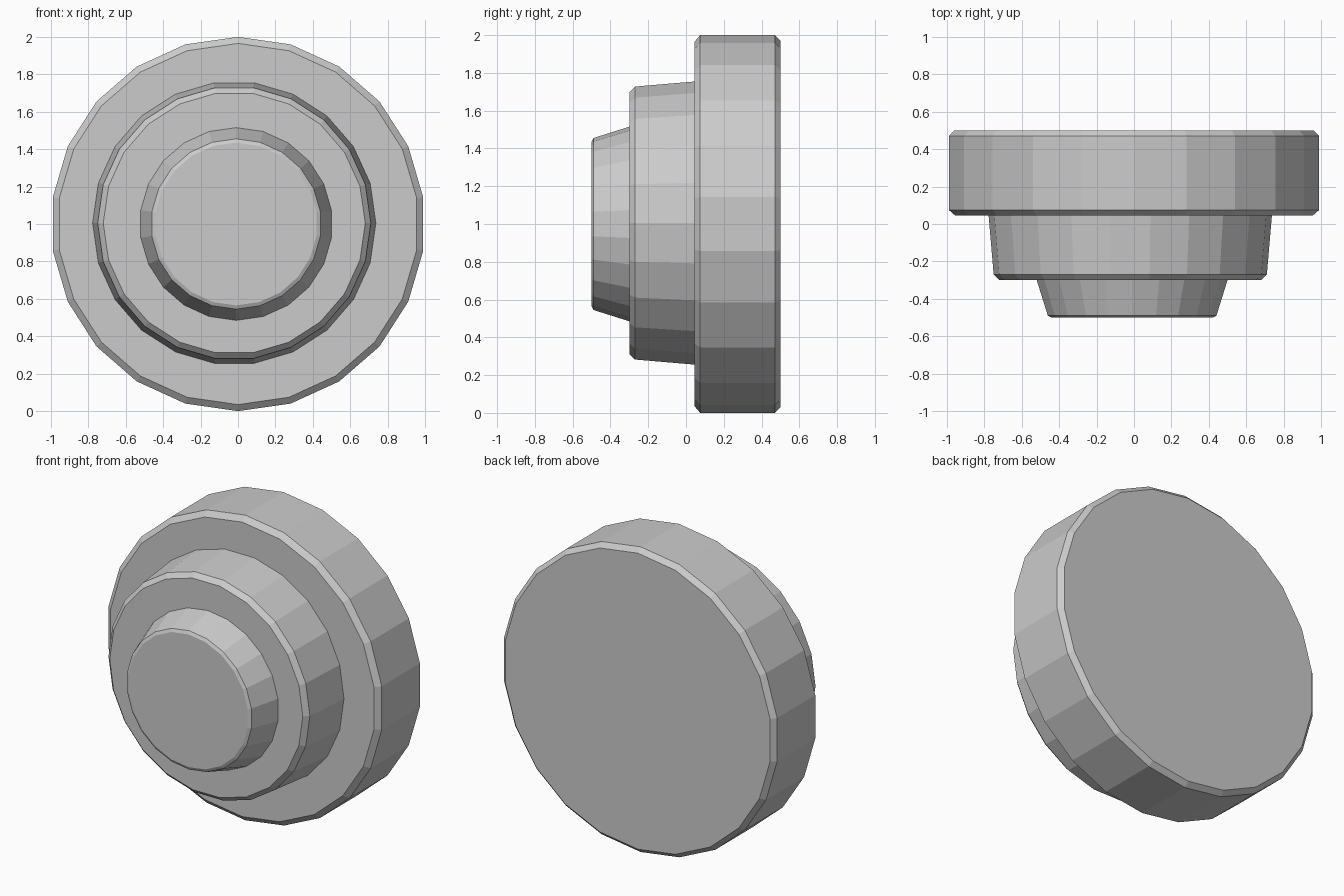
import bpy, bmesh
from math import sin, cos, pi

if "Cube" in bpy.data.objects:
    bpy.data.objects.remove(bpy.data.objects["Cube"])

SIDES = 22

# Each ring: y, radius, centre x, centre z, rotation in steps
RINGS = [
    # front boss
    (-0.50, 0.435, -0.01, 1.00, 0.0),
    (-0.49, 0.455, -0.01, 1.00, 0.0),
    (-0.30, 0.515, -0.01, 1.00, 0.0),
    # middle step
    (-0.30, 0.700, -0.02, 1.005, 0.5),
    (-0.27, 0.730, -0.02, 1.005, 0.5),
    (0.045, 0.757, -0.02, 1.005, 0.5),
    # large back disc
    (0.045, 0.965, 0.0, 1.0, 0.0),
    (0.075, 1.000, 0.0, 1.0, 0.0),
    (0.470, 1.000, 0.0, 1.0, 0.0),
    (0.500, 0.970, 0.0, 1.0, 0.0),
]


def ring(bm, y, r, cx, cz, phase):
    angles = [2 * pi * (i + phase) / SIDES for i in range(SIDES)]
    return [bm.verts.new((cx + r * sin(a), y, cz + r * cos(a))) for a in angles]


bm = bmesh.new()
loops = [ring(bm, *spec) for spec in RINGS]

# walls and steps between neighbouring rings
for a, b in zip(loops, loops[1:]):
    for i in range(SIDES):
        j = (i + 1) % SIDES
        bm.faces.new((a[i], a[j], b[j], b[i]))

# flat front and back caps
bm.faces.new(loops[0])
bm.faces.new(loops[-1])
bmesh.ops.recalc_face_normals(bm, faces=bm.faces[:])

mesh = bpy.data.meshes.new("stepped_knob")
bm.to_mesh(mesh)
bm.free()
knob = bpy.data.objects.new("stepped_knob", mesh)
bpy.context.collection.objects.link(knob)
